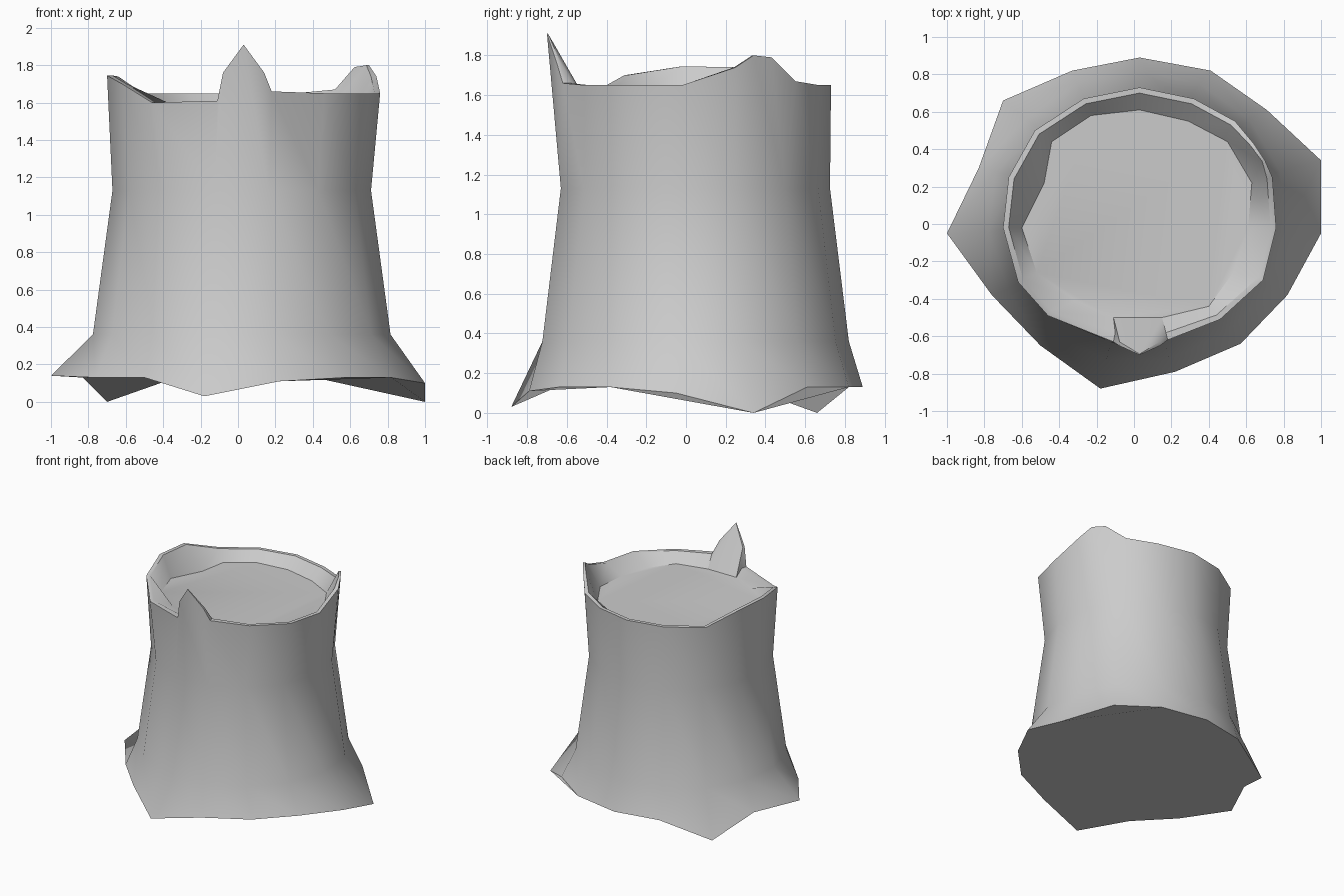
import bpy, bmesh
from math import cos, sin, radians, hypot

if "Cube" in bpy.data.objects:
    bpy.data.objects.remove(bpy.data.objects["Cube"])

N = 15
CX, CY = 0.02, 0.04
FLOOR_Z = 1.57

# Flared root outline, clockwise from the back
base = [(.03, .89, .13), (.41, .82, .13), (.71, .61, .13), (1, .34, 0), (1, -.05, .10),
        (.82, -.38, .13), (.57, -.64, .13), (.22, -.79, .11), (-.18, -.88, .03), (-.50, -.65, .13),
        (-.76, -.38, .13), (-1, -.05, .14), (-.83, .30, .13), (-.70, .66, 0), (-.33, .82, .13)]

# Broken rim: column, x, y, z, wall thickness (extra points form the splinters)
rim = [(0, .03, .73, 1.65, .03), (1, .32, .67, 1.65, .03), (2, .54, .55, 1.67, .03),
       (2, .64, .43, 1.79, .02), (3, .70, .34, 1.80, .015), (3, .74, .25, 1.74, .03),
       (4, .76, -.02, 1.65, .03), (5, .69, -.30, 1.65, .03), (6, .46, -.51, 1.65, .03),
       (7, .18, -.62, 1.66, .04), (7, .14, -.65, 1.76, .02), (7, .03, -.70, 1.91, .005),
       (8, -.08, -.65, 1.76, .02), (8, -.11, -.63, 1.61, .05), (9, -.46, -.49, 1.60, .03),
       (10, -.62, -.31, 1.70, .03), (11, -.70, -.02, 1.745, .03), (12, -.67, .25, 1.74, .03),
       (13, -.53, .50, 1.65, .03), (14, -.27, .67, 1.65, .03)]

# Cut wood outline inside the rim
floor = [(.03, .61), (.29, .55), (.50, .44), (.63, .22), (.61, -.02), (.53, -.26), (.40, -.44), (.15, -.50),
         (-.11, -.50), (-.31, -.41), (-.52, -.26), (-.60, -.02), (-.48, .22), (-.44, .44), (-.23, .58)]

bm = bmesh.new()


def ring(points):
    return [bm.verts.new(p) for p in points]


def trunk_ring(rx, ry, z):
    angles = [radians(90 - 360 * i / N) for i in range(N)]
    return ring([(CX + rx * cos(a), CY + ry * sin(a), z) for a in angles])


def inset(x, y, t):
    d = hypot(x - CX, y - CY)
    return CX + (x - CX) * (1 - t / d), CY + (y - CY) * (1 - t / d)


def bridge(a, b):
    n = len(a)
    for i in range(n):
        j = (i + 1) % n
        bm.faces.new((a[i], a[j], b[j], b[i]))


def bridge_to_rim(columns, edge):
    # Extra rim points fan out from their shared column
    n = len(edge)
    for i in range(n):
        j = (i + 1) % n
        ca, cb = rim[i][0], rim[j][0]
        if ca == cb:
            bm.faces.new((columns[ca], edge[j], edge[i]))
        else:
            bm.faces.new((columns[ca], columns[cb], edge[j], edge[i]))


# Bark wall
roots = ring(base)
lower = trunk_ring(.80, .78, .36)
upper = trunk_ring(.695, .685, 1.13)
outer = ring([(x, y, z) for c, x, y, z, t in rim])
bridge(roots, lower)
bridge(lower, upper)
bridge_to_rim(upper, outer)

# Rim thickness, inner wall, cut surface and underside
inner = ring([(*inset(x, y, t), z) for c, x, y, z, t in rim])
cut = ring([(x, y, FLOOR_Z) for x, y in floor])
bridge(outer, inner)
bridge_to_rim(cut, inner)
bm.faces.new(cut)
bm.faces.new(roots)

bmesh.ops.recalc_face_normals(bm, faces=bm.faces)
mesh = bpy.data.meshes.new("tree_stump")
bm.to_mesh(mesh)
bm.free()
stump = bpy.data.objects.new("tree_stump", mesh)
bpy.context.collection.objects.link(stump)
bpy.context.view_layer.objects.active = stump
stump.select_set(True)
bpy.ops.object.shade_smooth_by_angle(angle=radians(40))
